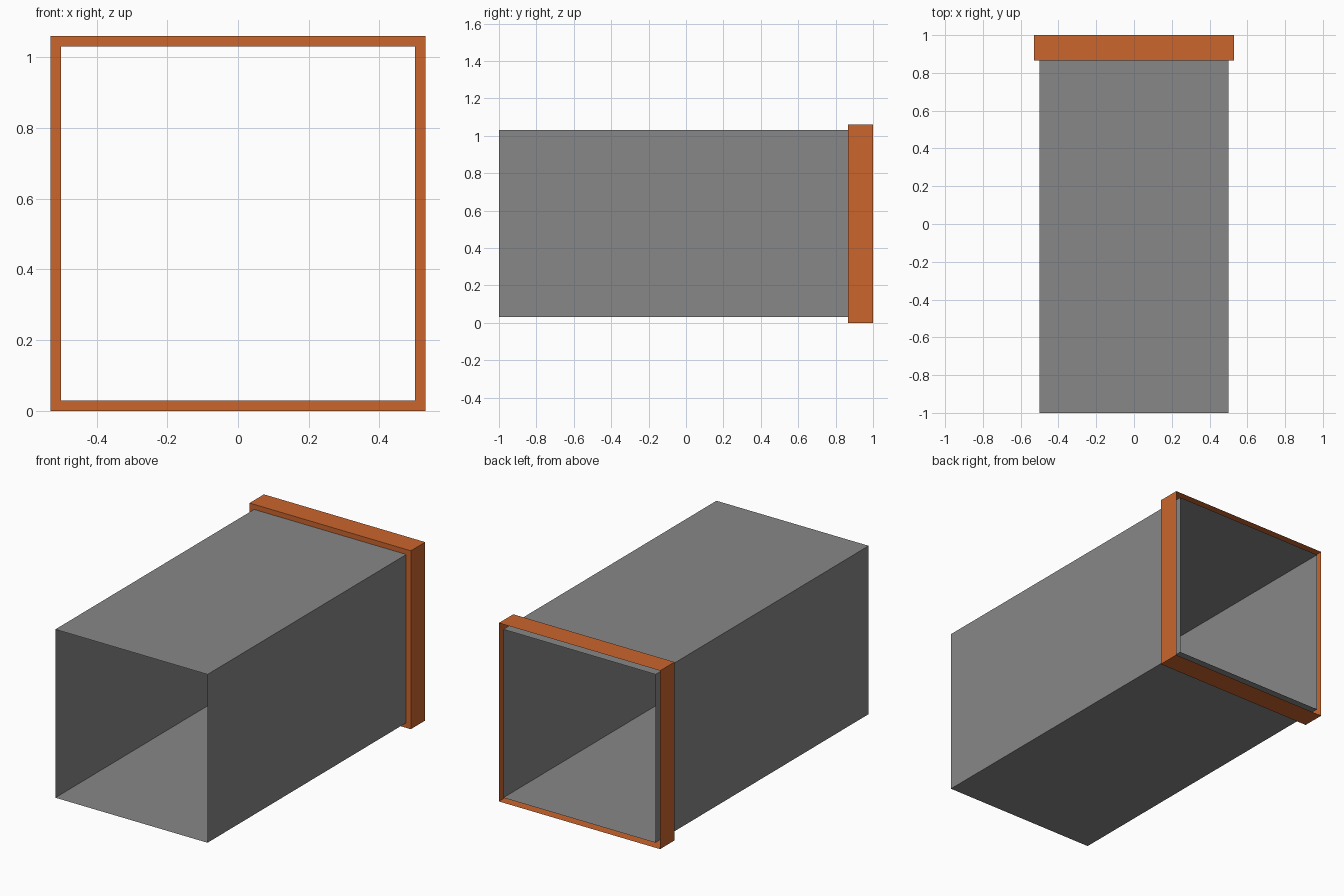
import bpy
import bmesh

cube = bpy.data.objects.get("Cube")
if cube:
    bpy.data.objects.remove(cube, do_unlink=True)

MID_Z = 0.53          # height of the duct axis
INNER, OUTER = 0.50, 0.53
BACK, FRONT, COLLAR_FRONT = 1.0, -1.0, 0.865


def material(name, rgb):
    mat = bpy.data.materials.new(name)
    mat.use_nodes = True
    color = (*rgb, 1.0)
    mat.diffuse_color = color
    mat.node_tree.nodes["Principled BSDF"].inputs["Base Color"].default_value = color
    return mat


def square_sleeve(name, rings, mat):
    """Skin consecutive square rings, each given as (half width, y)."""
    bm = bmesh.new()
    corners = [(-1, -1), (1, -1), (1, 1), (-1, 1)]
    loops = [[bm.verts.new((sx * half, y, MID_Z + sz * half)) for sx, sz in corners]
             for half, y in rings]
    for a, b in zip(loops, loops[1:]):
        for i in range(4):
            j = (i + 1) % 4
            bm.faces.new((a[i], a[j], b[j], b[i]))
    # Both sleeves run front to back, so this winding faces outward
    mesh = bpy.data.meshes.new(name)
    bm.to_mesh(mesh)
    bm.free()
    mesh.materials.append(mat)
    obj = bpy.data.objects.new(name, mesh)
    bpy.context.collection.objects.link(obj)
    return obj


grey = material("duct grey", (0.245, 0.245, 0.245))
orange = material("collar orange", (0.595, 0.131, 0.026))

# Thin sheet duct, open at both ends
square_sleeve("duct", [(INNER, FRONT), (INNER, BACK)], grey)

# Collar: front lip joined to an outer band, open at the back
square_sleeve("collar", [(INNER, COLLAR_FRONT), (OUTER, COLLAR_FRONT), (OUTER, BACK)], orange)
